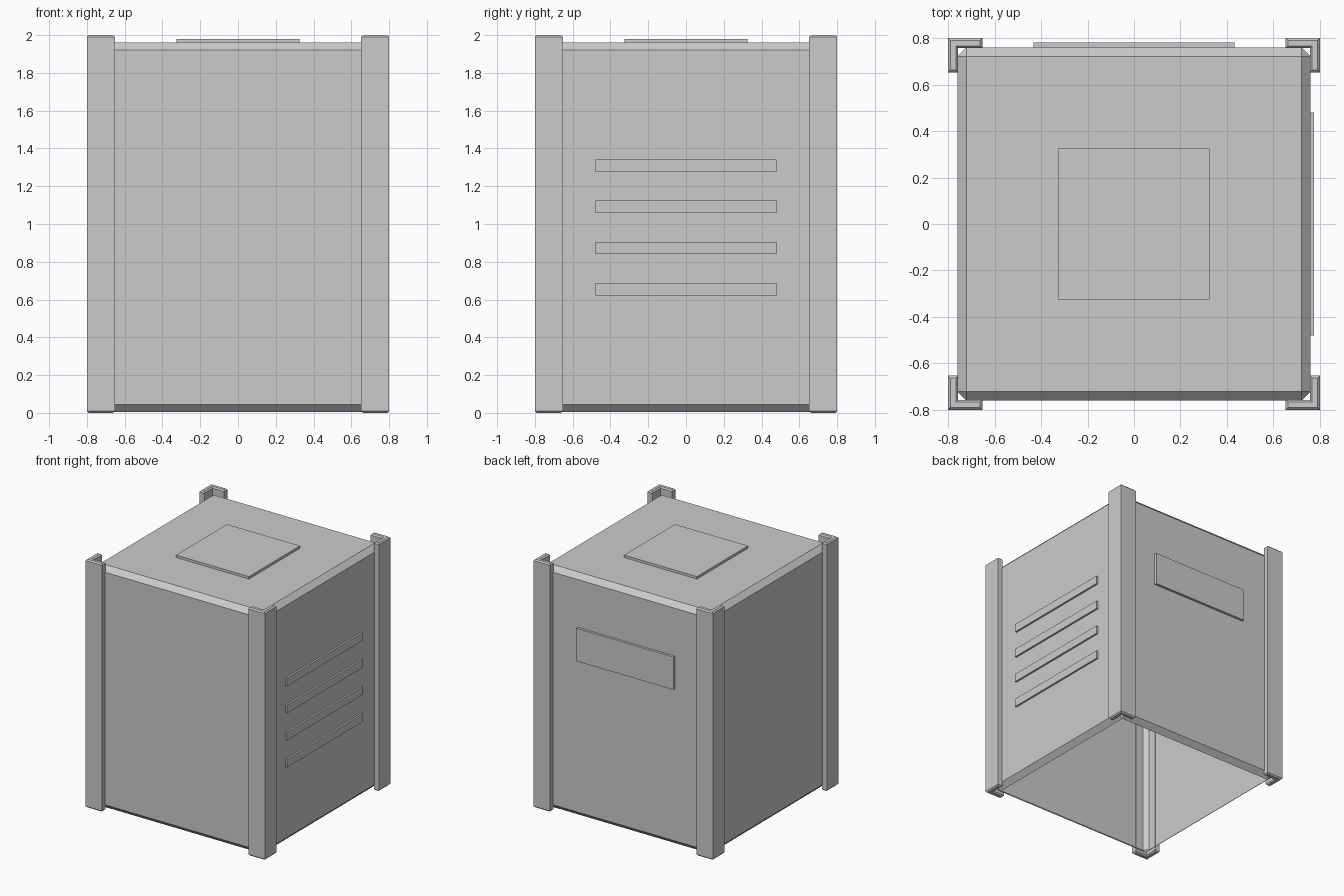
import bpy, bmesh

if "Cube" in bpy.data.objects:
    bpy.data.objects.remove(bpy.data.objects["Cube"])

grey = bpy.data.materials.new("light grey")
grey.diffuse_color = (0.6, 0.6, 0.6, 1)
grey.use_nodes = True
grey.node_tree.nodes["Principled BSDF"].inputs["Base Color"].default_value = grey.diffuse_color


def finish(name, bm):
    bmesh.ops.recalc_face_normals(bm, faces=bm.faces[:])
    me = bpy.data.meshes.new(name)
    bm.to_mesh(me)
    bm.free()
    me.materials.append(grey)
    ob = bpy.data.objects.new(name, me)
    bpy.context.collection.objects.link(ob)
    return ob


def box(lo, hi):
    bm = bmesh.new()
    bmesh.ops.create_cube(bm, size=1)
    for v in bm.verts:
        v.co = [(a + b) / 2 + c * (b - a) for a, b, c in zip(lo, hi, v.co)]
    return bm


def chamfer(bm, edges, width):
    bmesh.ops.bevel(bm, geom=edges, offset=width, offset_type='OFFSET',
                    segments=1, profile=0.5, affect='EDGES')


# Body: chamfered hollow shell, open underneath
bm = box((-0.76, -0.76, 0.005), (0.76, 0.76, 1.96))
chamfer(bm, bm.edges[:], 0.04)
bmesh.ops.recalc_face_normals(bm, faces=bm.faces[:])
floor = [f for f in bm.faces if f.normal.z < -0.99]
bmesh.ops.delete(bm, geom=floor, context='FACES_ONLY')
finish("body_shell", bm)

# Corner posts: L-shaped angle bars with chamfered ends
OUT, IN, END = 0.80, 0.756, 0.652
profile = [(OUT, OUT), (END, OUT), (END, IN), (IN, IN), (IN, END), (OUT, END)]
for sx, side in ((-1, "left"), (1, "right")):
    for sy, face in ((-1, "front"), (1, "back")):
        bm = bmesh.new()
        base = bm.faces.new([bm.verts.new((sx * x, sy * y, 0)) for x, y in profile])
        top = bmesh.ops.extrude_face_region(bm, geom=[base], use_keep_orig=True)
        for v in top["geom"]:
            if isinstance(v, bmesh.types.BMVert):
                v.co.z = 2
        bmesh.ops.recalc_face_normals(bm, faces=bm.faces[:])
        rims = [e for e in bm.edges if abs(e.verts[0].co.z - e.verts[1].co.z) < 0.01]
        chamfer(bm, rims, 0.01)
        finish(f"{face}_{side}_post", bm)

# Raised plates on the top and back
finish("top_plate", box((-0.325, -0.325, 1.95), (0.325, 0.325, 1.98)))
finish("back_plate", box((-0.433, 0.75, 1.27), (0.433, 0.78, 1.535)))

# Vent slats on the right side
for i in range(4):
    z = 0.655 + i * 0.218
    finish(f"vent_slat_{i + 1}", box((0.75, -0.48, z - 0.033), (0.775, 0.48, z + 0.033)))
